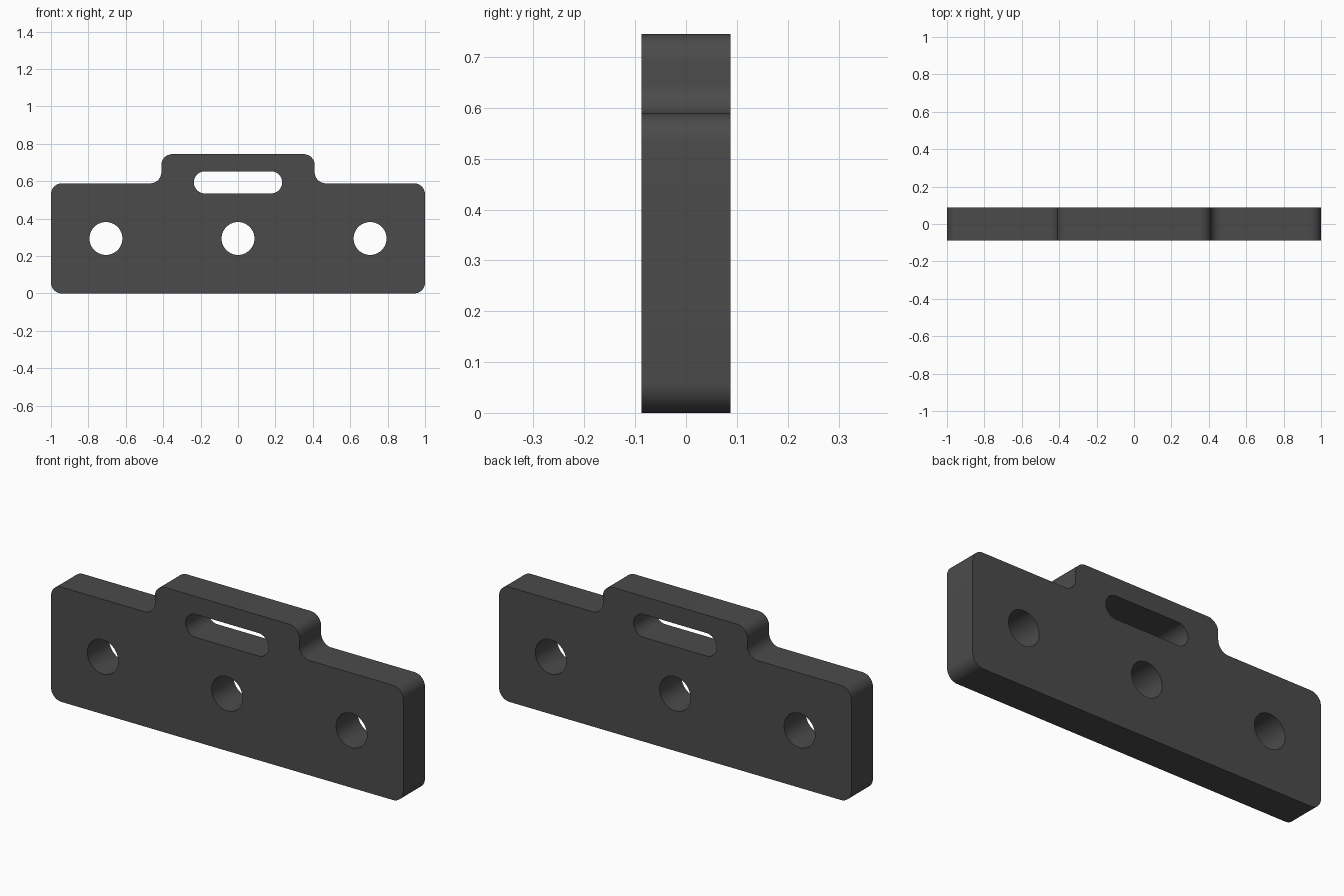
import bpy
import bmesh
from math import pi, cos, sin, radians
from mathutils import Vector

if "Cube" in bpy.data.objects:
    bpy.data.objects.remove(bpy.data.objects["Cube"])

U = 1 / 17            # corner radius of the plate
HALF_T = 0.088        # half thickness


def rounded(points, r, seg=12):
    """Round every corner of a right-angled closed profile."""
    out = []
    n = len(points)
    for i in range(n):
        p = Vector(points[i])
        a = (Vector(points[i - 1]) - p).normalized()
        b = (Vector(points[(i + 1) % n]) - p).normalized()
        c = p + (a + b) * r
        for k in range(seg + 1):
            t = k / seg * pi / 2
            out.append(c - b * r * cos(t) - a * r * sin(t))
    return out


def circle(x, z, r, n=64):
    return [(x + r * cos(2 * pi * k / n), z + r * sin(2 * pi * k / n)) for k in range(n)]


def slot(z, half, r, seg=24):
    """Obround hole centred on x = 0."""
    pts = []
    for side, start in ((1, -pi / 2), (-1, pi / 2)):
        for k in range(seg + 1):
            t = start + pi * k / seg
            pts.append((side * (half - r) + r * cos(t), z + r * sin(t)))
    return pts


# Outline: wide plate with a raised tab in the middle
right = [(1, 0), (1, 0.589), (0.41, 0.589), (0.41, 0.745)]
outline = rounded(right + [(-x, z) for x, z in reversed(right)], U)

# Three bolt holes and the tab slot
loops = [outline, slot(0.594, 0.236, 0.059)]
loops += [circle(x, 0.294, 0.088) for x in (-0.706, 0, 0.706)]

# Filled, extruded profile
curve = bpy.data.curves.new("profile", 'CURVE')
curve.dimensions = '2D'
curve.fill_mode = 'BOTH'
curve.extrude = HALF_T
for pts in loops:
    s = curve.splines.new('POLY')
    s.points.add(len(pts) - 1)
    for sp, p in zip(s.points, pts):
        sp.co = (p[0], p[1], 0, 1)
    s.use_cyclic_u = True
plate = bpy.data.objects.new("mounting_plate", curve)
plate.rotation_euler = (radians(90), 0, 0)
bpy.context.collection.objects.link(plate)

# Turn into a clean, welded mesh
bpy.context.view_layer.objects.active = plate
plate.select_set(True)
bpy.ops.object.convert(target='MESH')
plate = bpy.context.view_layer.objects.active
plate.name = "mounting_plate"
bpy.ops.object.transform_apply(location=False, rotation=True, scale=False)
bm = bmesh.new()
bm.from_mesh(plate.data)
bmesh.ops.remove_doubles(bm, verts=bm.verts, dist=1e-5)
bmesh.ops.recalc_face_normals(bm, faces=bm.faces)
bm.to_mesh(plate.data)
bm.free()
bpy.ops.object.shade_smooth_by_angle(angle=radians(30))

# Dark grey finish
mat = bpy.data.materials.new("dark_grey")
mat.diffuse_color = (0.07, 0.07, 0.07, 1)
mat.use_nodes = True
mat.node_tree.nodes["Principled BSDF"].inputs["Base Color"].default_value = mat.diffuse_color
plate.data.materials.clear()
plate.data.materials.append(mat)
